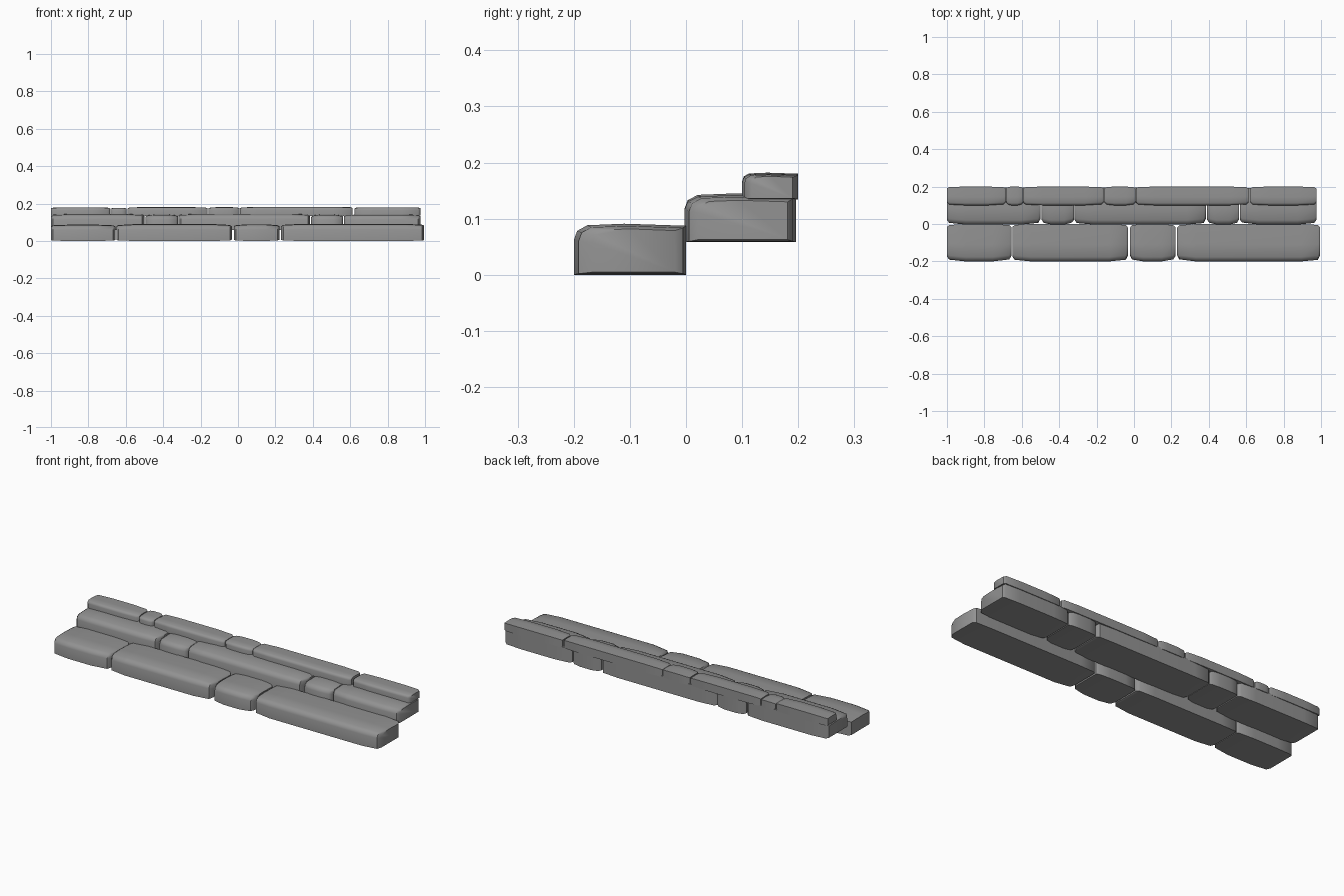
import bpy
import bmesh
import math
import random

random.seed(4)
default = bpy.data.objects.get("Cube")
if default:
    bpy.data.objects.remove(default, do_unlink=True)

# Single stone colour
stone_grey = bpy.data.materials.new("stone grey")
stone_grey.use_nodes = True
colour = (0.29, 0.29, 0.29, 1)
stone_grey.diffuse_color = colour
stone_grey.node_tree.nodes["Principled BSDF"].inputs["Base Color"].default_value = colour

# Cross-section from front foot over the worn nose to the back foot (depth, height)
PROFILE = [(0, 0), (0, 0.68), (0.03, 0.86), (0.12, 0.97), (0.45, 1), (1, 0.96), (1, 0)]


def stone(name, x0, x1, y0, y1, z0, z1):
    """Loft the worn section along x, pinching it towards both ends."""
    bm = bmesh.new()
    length, depth, height = x1 - x0, y1 - y0, z1 - z0
    near, far = min(0.012, length * 0.1), min(0.1, length * 0.3)
    # Each ring: position along x, inset front and back, inset top and bottom
    rings = [(x0, 0.15, 0.14), (x0 + near, 0.05, 0.05), (x0 + far, 0, 0),
             (x1 - far, 0, 0), (x1 - near, 0.05, 0.05), (x1, 0.15, 0.14)]
    loops = []
    for x, side, cap in rings:
        side *= random.uniform(0.8, 1.15)
        cap *= random.uniform(0.7, 1.2)
        loops.append([bm.verts.new((x,
                                    y0 + depth * (side + d * (1 - 1.6 * side)),
                                    z0 + height * (cap * 0.5 + h * (1 - 1.5 * cap))))
                      for d, h in PROFILE])
    count = len(PROFILE)
    for a, b in zip(loops, loops[1:]):
        for i in range(count):
            j = (i + 1) % count
            bm.faces.new((a[i], a[j], b[j], b[i]))
    bm.faces.new(loops[0])
    bm.faces.new(loops[-1])
    bmesh.ops.recalc_face_normals(bm, faces=bm.faces)
    mesh = bpy.data.meshes.new(name)
    bm.to_mesh(mesh)
    bm.free()
    mesh.materials.append(stone_grey)
    obj = bpy.data.objects.new(name, mesh)
    bpy.context.collection.objects.link(obj)
    return obj


# Courses: name, front, back, bottom, then (left x, right x, top) for each stone
courses = [
    ("lower_step", -0.2, 0.0, 0.0,
     [(-1, -0.655, 0.087), (-0.65, -0.032, 0.09), (-0.022, 0.222, 0.089), (0.23, 0.995, 0.091)]),
    ("middle_step", -0.003, 0.196, 0.058,
     [(-1, -0.5, 0.144), (-0.495, -0.32, 0.141), (-0.318, 0.385, 0.145),
      (0.39, 0.562, 0.141), (0.567, 0.975, 0.142)]),
    ("upper_step", 0.1, 0.2, 0.134,
     [(-1, -0.685, 0.18), (-0.682, -0.595, 0.177), (-0.59, -0.162, 0.181),
      (-0.157, 0.008, 0.181), (0.01, 0.612, 0.182), (0.622, 0.975, 0.18)]),
]

stones = []
for course, front, back, bottom, parts in courses:
    for number, (left, right, top) in enumerate(parts, 1):
        stones.append(stone(f"{course}_stone_{number}", left, right, front, back, bottom, top))

# Soft worn faces with crisp feet and ends
bpy.ops.object.select_all(action="DESELECT")
for obj in stones:
    obj.select_set(True)
bpy.context.view_layer.objects.active = stones[0]
bpy.ops.object.shade_smooth_by_angle(angle=math.radians(45))
